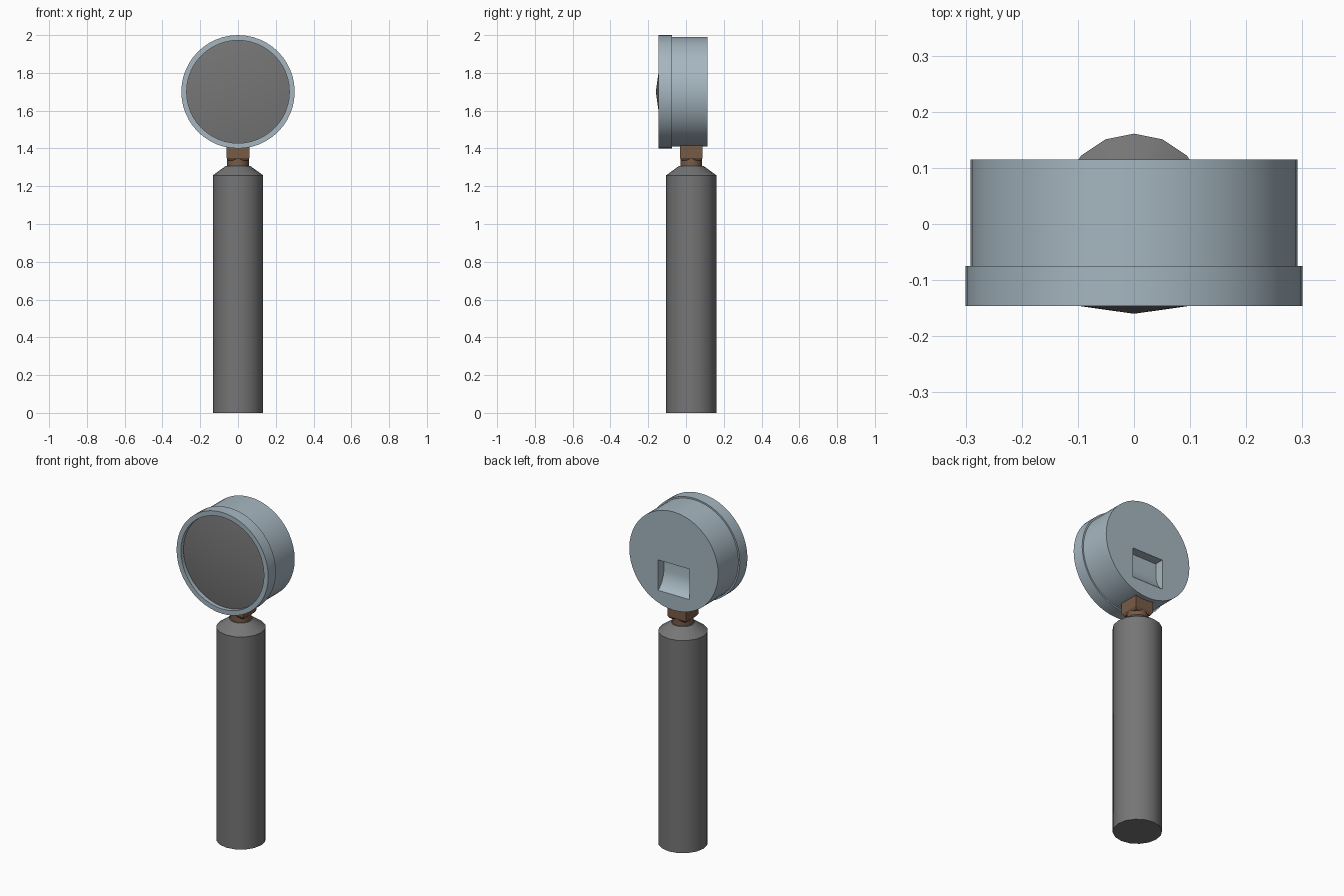
import bpy, bmesh, math
from mathutils import Matrix, Vector

if "Cube" in bpy.data.objects:
    bpy.data.objects.remove(bpy.data.objects["Cube"])


def material(name, rgb):
    m = bpy.data.materials.new(name)
    m.diffuse_color = (*rgb, 1)
    m.use_nodes = True
    m.node_tree.nodes["Principled BSDF"].inputs["Base Color"].default_value = m.diffuse_color
    return m


BLUE = material("blue_grey_metal", (0.38, 0.47, 0.53))
GREY = material("dark_grey", (0.18, 0.18, 0.18))
BROWN = material("brown_brass", (0.19, 0.105, 0.06))


def finish(name, bm, mat):
    bmesh.ops.remove_doubles(bm, verts=bm.verts, dist=1e-5)
    bmesh.ops.recalc_face_normals(bm, faces=bm.faces)
    me = bpy.data.meshes.new(name)
    bm.to_mesh(me)
    bm.free()
    ob = bpy.data.objects.new(name, me)
    bpy.context.collection.objects.link(ob)
    me.materials.append(mat)
    return ob


def smooth(ob, angle=32):
    bpy.ops.object.select_all(action='DESELECT')
    ob.select_set(True)
    bpy.context.view_layer.objects.active = ob
    bpy.ops.object.shade_smooth_by_angle(angle=math.radians(angle))


def lathe(name, profile, sides, mat, matrix, turn=0.0, closed=False, caps=True):
    """Spin (radius, height) points around local z."""
    bm = bmesh.new()
    rings = []
    for r, h in profile:
        rings.append([bm.verts.new(matrix @ Vector((
            r * math.cos(2 * math.pi * i / sides + turn),
            r * math.sin(2 * math.pi * i / sides + turn), h))) for i in range(sides)])
    pairs = list(zip(rings, rings[1:]))
    if closed:
        pairs.append((rings[-1], rings[0]))
    for a, b in pairs:
        for i in range(sides):
            j = (i + 1) % sides
            bm.faces.new((a[i], a[j], b[j], b[i]))
    if caps and not closed:
        bm.faces.new(rings[0])
        bm.faces.new(rings[-1])
    return finish(name, bm, mat)


# Local height runs towards the front (-y) for the gauge head
HEAD = Matrix.Translation((0, 0, 1.7)) @ Matrix.Rotation(math.radians(90), 4, 'X')
STEM = Matrix.Translation((0, 0.028, 0))

# Handle
smooth(lathe("handle", [(0.133, 0), (0.133, 1.258), (0.064, 1.308)], 16, GREY, STEM))

# Threaded collar and square nut
smooth(lathe("collar", [(0.057, 1.30), (0.057, 1.35)], 16, BROWN, STEM))
r2 = math.sqrt(2)
lathe("square_nut", [(0.05 * r2, 1.335), (0.06 * r2, 1.35), (0.06 * r2, 1.44)],
      4, BROWN, STEM, turn=math.pi / 4)

# Gauge body
body = lathe("gauge_body", [(0.291, -0.115), (0.291, 0.09)], 48, BLUE, HEAD)

# Scooped pocket in the back: side profile (y, z) extruded in x
bm = bmesh.new()
pts = [(0.2, 1.68), (0.06, 1.68), (0.06, 1.60), (0.066, 1.568), (0.080, 1.536),
       (0.098, 1.513), (0.115, 1.50), (0.2, 1.45)]
f = bm.faces.new([bm.verts.new((-0.102, y, z)) for y, z in pts])
ext = bmesh.ops.extrude_face_region(bm, geom=[f])
bmesh.ops.translate(bm, vec=(0.204, 0, 0),
                    verts=[v for v in ext["geom"] if isinstance(v, bmesh.types.BMVert)])
cutter = finish("pocket_cutter", bm, BLUE)
mod = body.modifiers.new("pocket", 'BOOLEAN')
mod.object = cutter
mod.operation = 'DIFFERENCE'
mod.solver = 'EXACT'
bpy.context.view_layer.objects.active = body
bpy.ops.object.modifier_apply(modifier="pocket")
bpy.data.objects.remove(cutter, do_unlink=True)
smooth(body)

# Bezel ring
smooth(lathe("bezel", [(0.300, 0.075), (0.300, 0.146), (0.272, 0.146), (0.272, 0.075)],
             48, BLUE, HEAD, closed=True))

# Dial glass: a very shallow cone bulging forward
smooth(lathe("dial", [(0.274, 0.10), (0.274, 0.121), (0.0, 0.160)], 48, GREY, HEAD, caps=False))
